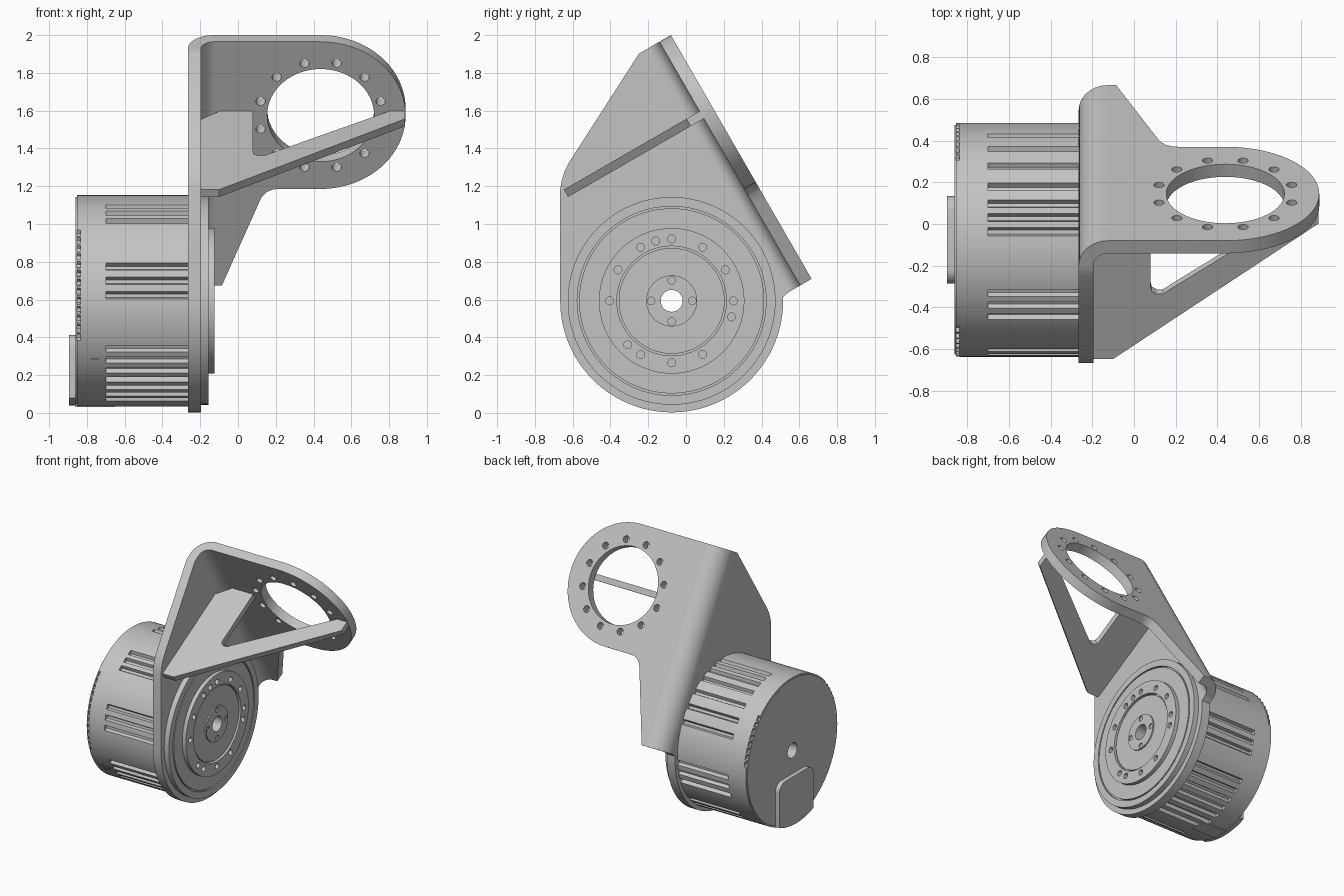
import bpy, bmesh, math
from mathutils import Vector

cube = bpy.data.objects.get("Cube")
if cube:
    bpy.data.objects.remove(cube, do_unlink=True)

grey = bpy.data.materials.new("machined_grey")
grey.use_nodes = True
colour = (0.55, 0.55, 0.55, 1)
grey.diffuse_color = colour
grey.node_tree.nodes["Principled BSDF"].inputs["Base Color"].default_value = colour

# Frames: origin, two outline axes and the extrusion axis
X, Y, Z = Vector((1, 0, 0)), Vector((0, 1, 0)), Vector((0, 0, 1))
C30, S30 = math.cos(math.pi / 6), 0.5
DOWN = Vector((0, S30, -C30))      # down the slope of the tilted plate
OUT = Vector((0, C30, S30))        # outward normal of the tilted plate
AXIS = Vector((0, -0.076, 0.593))  # motor axis
TOP = Vector((0, -0.08, 2.0))      # upper outer edge of the tilted plate
MOTOR = (AXIS, Y, Z, X)
PLATE = (TOP, X, DOWN, OUT)
SECTION = (TOP, X, OUT, DOWN)
parts = []


def arc(cx, cy, r, start=0, end=360, steps=64):
    """Points on an arc; a full turn leaves out the repeated end point."""
    count = steps if abs(end - start) == 360 else steps + 1
    angles = [math.radians(start + (end - start) * i / steps) for i in range(count)]
    return [(cx + r * math.cos(a), cy + r * math.sin(a)) for a in angles]


def prism(name, frame, loops, low, high):
    """Extrude an outline (first loop) with holes (other loops)."""
    origin, a, b, c = frame
    bm = bmesh.new()
    edges = []
    for loop in loops:
        vs = [bm.verts.new(origin + a * p + b * q + c * low) for p, q in loop]
        edges += [bm.edges.new((vs[i - 1], vs[i])) for i in range(len(vs))]
    bmesh.ops.triangle_fill(bm, use_beauty=True, use_dissolve=False, edges=edges)
    ext = bmesh.ops.extrude_face_region(bm, geom=bm.faces[:])
    moved = [v for v in ext["geom"] if isinstance(v, bmesh.types.BMVert)]
    bmesh.ops.translate(bm, verts=moved, vec=c * (high - low))
    bmesh.ops.recalc_face_normals(bm, faces=bm.faces[:])
    mesh = bpy.data.meshes.new(name)
    bm.to_mesh(mesh)
    bm.free()
    mesh.materials.append(grey)
    obj = bpy.data.objects.new(name, mesh)
    bpy.context.collection.objects.link(obj)
    parts.append(obj)
    return obj


def notched(r, depth, angles):
    """Circle with narrow notches at the given angles."""
    pts = []
    for i in range(360):
        rad = r - depth if any(abs(i - a) <= 1 for a in angles) else r
        pts.append((rad * math.cos(math.radians(i)), rad * math.sin(math.radians(i))))
    return pts


def bolts(cx, cy, ring, r, angles):
    return [arc(cx + ring * math.cos(math.radians(a)),
                cy + ring * math.sin(math.radians(a)), r, steps=16) for a in angles]


# Tilted mounting plate with round end, bore and bolt circle
RX, RS, RR, T, LENGTH = 0.4375, 0.45, 0.45, 0.07, 1.49
BEND = 0.14
outline = [(-0.125, 0)] + arc(RX, RS, RR, -90, 90, 40)
outline += [(0.21, 0.9), (0.18, 0.905), (0.15, 0.92), (0.125, 0.95), (0.105, 1.0),
            (-0.085, LENGTH), (-0.125, LENGTH)]
holes = [arc(RX, RS, 0.283)] + bolts(RX, RS, 0.329, 0.025, range(15, 360, 30))
prism("mounting_plate", PLATE, [outline] + holes, -T, 0)

# Rounded bend joining the two plates
bend = arc(-0.125, -BEND, BEND, 180, 90, 12) + arc(-0.125, -BEND, BEND - T, 90, 180, 12)
prism("bracket_bend", SECTION, [bend], 0, LENGTH)


# Upright plate that carries the motor
def on_plate(s, n):
    p = TOP + DOWN * s + OUT * n - AXIS
    return (p.y, p.z)


side = [on_plate(0, -0.195), on_plate(0, -BEND), on_plate(LENGTH, -BEND)]
side += arc(0, 0, 0.59, 2, -180, 60)
side += [(-0.59, 0.59), (-0.582, 0.64), (-0.567, 0.685), (-0.545, 0.73)]
BORE = arc(0, 0, 0.058, steps=32)
prism("side_plate", MOTOR, [side, BORE], -0.265, -0.195)

# Triangular brace with open window
brace = [(-0.2, -0.9), (-0.1, -0.9), (0.885, -0.15), (0.885, -T), (0.8, -T),
         (0.165, -0.52), (0.14, -0.54), (0.11, -0.54), (0.085, -0.525), (0.08, -0.5),
         (0.08, -T), (-0.1, -T), (-0.2, -0.16)]
prism("brace", SECTION, [brace], 0.425, 0.47)

# Motor housing: notched rear rim, plain band, slotted body
rim = list(range(10, 48, 5)) + list(range(140, 202, 5))
slots = [27, 39, 51, 63, 72, 79, 86, 117, 124, 131, 161, 169, 177]
slots += list(range(207, 256, 7)) + list(range(270, 320, 8)) + [340, 348, 356]
prism("rear_cap", MOTOR, [arc(0, 0, 0.55, steps=96), BORE], -0.86, -0.853)
prism("rear_rim", MOTOR, [notched(0.56, 0.02, rim), BORE], -0.853, -0.835)
prism("housing_band", MOTOR, [notched(0.56, 0, []), BORE], -0.835, -0.7)
prism("slotted_housing", MOTOR, [notched(0.56, 0.025, slots), BORE], -0.7, -0.265)

# Cable cover on the rear face, with its lower lip
cover = arc(0.14, -0.25, 0.07, 0, 90, 8) + arc(-0.14, -0.25, 0.07, 90, 180, 8)
cover += arc(0, 0, 0.555, 248, 292, 12)
prism("cable_cover", MOTOR, [cover], -0.895, -0.86)
lip = [(-0.06, -0.54), (0.06, -0.54), (0.06, -0.562), (-0.06, -0.562)]
prism("cover_lip", MOTOR, [lip], -0.86, -0.65)

# Small square button on the housing
button = arc(0, 0, 0.565, 213, 219, 4) + arc(0, 0, 0.55, 219, 213, 4)
prism("button", MOTOR, [button], -0.78, -0.735)

# Output flange: base disc, outer rim, bolt ring, inner disc and hub
ring_bolts = [0, 30, 60, 90, 105, 120, 150, 180, 225, 240, 270, 300, 345]
prism("flange_base", MOTOR, [arc(0, 0, 0.55, steps=96), BORE], -0.195, -0.17)
prism("flange_rim", MOTOR, [arc(0, 0, 0.55, steps=96), arc(0, 0, 0.5, steps=96)],
      -0.17, -0.155)
prism("flange_face", MOTOR, [arc(0, 0, 0.49, steps=96), BORE], -0.17, -0.155)
prism("bolt_ring", MOTOR, [arc(0, 0, 0.385, steps=96), arc(0, 0, 0.29)]
      + bolts(0, 0, 0.328, 0.021, ring_bolts), -0.155, -0.125)
prism("inner_disc", MOTOR, [arc(0, 0, 0.28), BORE], -0.155, -0.135)
prism("hub", MOTOR, [arc(0, 0, 0.135), BORE]
      + bolts(0, 0, 0.109, 0.02, range(0, 360, 90)), -0.135, -0.125)

# Smooth shading with sharp edges kept
bpy.ops.object.select_all(action="DESELECT")
for obj in parts:
    obj.select_set(True)
bpy.context.view_layer.objects.active = parts[0]
bpy.ops.object.shade_smooth_by_angle(angle=math.radians(30))
